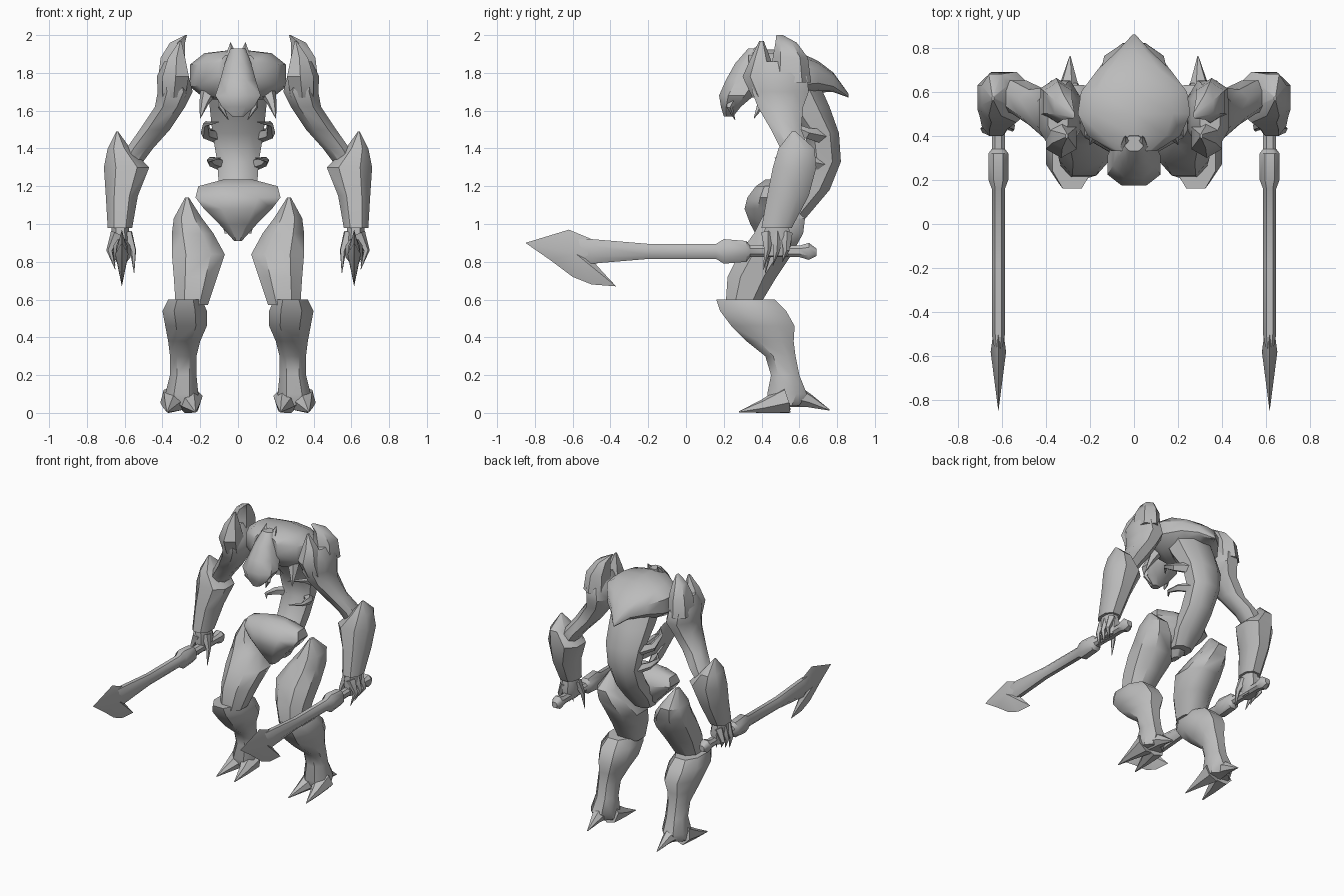
import bpy
import bmesh
from math import cos, sin, pi, radians
from mathutils import Vector

cube = bpy.data.objects.get("Cube")
if cube:
    bpy.data.objects.remove(cube, do_unlink=True)

# One stone grey for the whole figure
GREY = (0.5, 0.5, 0.5, 1)
stone = bpy.data.materials.new("stone_grey")
stone.use_nodes = True
stone.diffuse_color = GREY
stone.node_tree.nodes["Principled BSDF"].inputs["Base Color"].default_value = GREY


def finish(name, bm, mirror, angle=42):
    """Turn a bmesh into a shaded object, mirrored across x if it is a paired part."""
    bmesh.ops.recalc_face_normals(bm, faces=bm.faces)
    mesh = bpy.data.meshes.new(name)
    bm.to_mesh(mesh)
    bm.free()
    mesh.materials.append(stone)
    obj = bpy.data.objects.new(name, mesh)
    bpy.context.collection.objects.link(obj)
    bpy.ops.object.select_all(action='DESELECT')
    obj.select_set(True)
    bpy.context.view_layer.objects.active = obj
    bpy.ops.object.shade_smooth_by_angle(angle=radians(angle))
    if mirror:
        obj.modifiers.new("mirror", 'MIRROR').use_mirror_merge = False
    return obj


def skin(bm, rings):
    """Bridge successive vertex rings and cap both ends."""
    for low, high in zip(rings, rings[1:]):
        count = len(low)
        for i in range(count):
            j = (i + 1) % count
            bm.faces.new((low[i], low[j], high[j], high[i]))
    bm.faces.new(rings[0])
    bm.faces.new(rings[-1])


def loft(name, rows, axis='z', sides=8, mirror=True, power=0.85):
    """Rows: position on axis, then low and high extent across each other direction."""
    bm = bmesh.new()
    rings = []
    for pos, a0, a1, b0, b1 in rows:
        ring = []
        for i in range(sides):
            t = 2 * pi * (i + 0.5) / sides
            grow = cos(pi / sides)
            c, s = cos(t) / grow, sin(t) / grow
            c = abs(c) ** power * (1 if c > 0 else -1)
            s = abs(s) ** power * (1 if s > 0 else -1)
            a = (a0 + a1) / 2 + c * (a1 - a0) / 2
            b = (b0 + b1) / 2 + s * (b1 - b0) / 2
            ring.append(bm.verts.new((a, b, pos) if axis == 'z' else (a, pos, b)))
        rings.append(ring)
    skin(bm, rings)
    return finish(name, bm, mirror)


def centred(name, rows, axis='z', **options):
    """Loft symmetric about x = 0: position, half width, low, high."""
    full = [(pos, -w, w, low, high) for pos, w, low, high in rows]
    return loft(name, full, axis, mirror=False, **options)


def horn(name, points, radius, sides=5, mirror=True):
    """Tapered spike along a short path, kept above the ground."""
    bm = bmesh.new()
    pts = [Vector(p) for p in points]
    rings = []
    for k, p in enumerate(pts):
        along = (pts[min(k + 1, len(pts) - 1)] - pts[max(k - 1, 0)]).normalized()
        u = along.orthogonal().normalized()
        v = along.cross(u)
        r = radius * max(1 - k / (len(pts) - 1), 0.04)
        ring = []
        for i in range(sides):
            t = 2 * pi * i / sides
            q = p + r * (cos(t) * u + sin(t) * v)
            q.z = max(q.z, 0)
            ring.append(bm.verts.new(q))
        rings.append(ring)
    skin(bm, rings)
    return finish(name, bm, mirror)


# Curved torso
centred("torso", [
    (1.8, .16, .42, .68), (1.62, .15, .52, .76), (1.48, .135, .63, .81),
    (1.33, .11, .65, .82), (1.18, .1, .56, .76), (1.05, .1, .46, .65),
    (.95, .07, .42, .56)])

# Back shell, pointed at the rear
centred("carapace", [
    (.33, .1, 1.74, 1.9), (.4, .21, 1.66, 1.92), (.5, .255, 1.65, 1.92),
    (.6, .24, 1.67, 1.905), (.7, .165, 1.7, 1.86), (.78, .08, 1.7, 1.8),
    (.86, .005, 1.67, 1.69)], axis='y', sides=10, power=.75)

# Head with crest prongs and mandibles
centred("head", [
    (1.93, .04, .33, .4), (1.85, .07, .26, .42), (1.76, .095, .21, .42),
    (1.68, .12, .175, .36), (1.62, .085, .185, .29), (1.57, .03, .2, .25)])
horn("crest_prong", [(.035, .35, 1.88), (.04, .4, 1.96)], .035)
horn("mandible", [(.07, .26, 1.68), (.09, .23, 1.62), (.05, .26, 1.55)], .035)
horn("chest_spike", [(.15, .45, 1.72), (.18, .4, 1.64), (.2, .36, 1.56)], .05)

# Open ribs
horn("upper_rib", [(.08, .74, 1.46), (.17, .64, 1.48), (.17, .54, 1.53),
                   (.1, .45, 1.54)], .045)
horn("lower_rib", [(.06, .74, 1.31), (.14, .64, 1.33), (.15, .55, 1.34),
                   (.09, .47, 1.35)], .04)

# Hip guard
centred("pelvis", [
    (1.235, .08, .42, .5), (1.2, .21, .37, .54), (1.14, .225, .325, .58),
    (1.08, .18, .31, .58), (1, .1, .34, .56), (.91, .02, .39, .47)])

# Upper arm with two shoulder fins
loft("upper_arm", [
    (1.86, .3, .39, .4, .58), (1.78, .26, .43, .35, .64), (1.7, .24, .425, .35, .65),
    (1.62, .28, .44, .38, .62), (1.5, .36, .52, .45, .61), (1.4, .45, .59, .5, .65),
    (1.32, .51, .63, .52, .65)])
loft("rear_shoulder_fin", [
    (2, .27, .28, .48, .51), (1.96, .28, .36, .48, .58),
    (1.88, .28, .41, .47, .635), (1.75, .28, .425, .46, .65)], sides=6)
loft("front_shoulder_fin", [
    (1.97, .3, .31, .39, .41), (1.88, .28, .37, .35, .44),
    (1.78, .26, .4, .31, .47), (1.67, .28, .4, .36, .5)], sides=6)

# Flared forearm and hand
loft("forearm", [
    (1.49, .635, .645, .56, .58), (1.4, .57, .69, .49, .68), (1.3, .47, .71, .46, .69),
    (1.15, .53, .7, .43, .65), (.98, .56, .69, .4, .56)])
loft("hand", [
    (1, .58, .67, .42, .54), (.91, .57, .67, .41, .56), (.83, .59, .66, .42, .54)])
for i in range(3):
    y = .43 + .05 * i
    horn("finger", [(.64, y, .95), (.68, y, .86), (.65, y - .02, .76 + .02 * i)], .035)
horn("thumb", [(.59, .46, .95), (.555, .44, .86), (.55, .42, .74)], .035)

# Legs
loft("thigh", [
    (1.14, .26, .28, .47, .51), (1.03, .19, .34, .4, .63), (.95, .13, .35, .36, .62),
    (.84, .07, .35, .28, .56), (.72, .11, .34, .22, .48), (.57, .16, .33, .21, .39)])
loft("shin", [
    (.6, .19, .37, .16, .47), (.54, .165, .4, .18, .53), (.46, .165, .385, .24, .575),
    (.38, .2, .37, .32, .57), (.3, .22, .36, .42, .58), (.2, .22, .36, .45, .6),
    (.1, .21, .385, .43, .64), (.04, .22, .38, .45, .6)])

# Two front toes and a heel spur per foot
for name, side in (("outer_toe", 1), ("inner_toe", -1)):
    horn(name, [(.3 + .04 * side, .53, .07), (.3 + .06 * side, .41, .035),
                (.3 + .075 * side, .28, .005)], .075, sides=6)
horn("heel_spur", [(.3, .54, .1), (.295, .65, .065), (.29, .76, .015)], .075, sides=6)

# Spear shaft with grip collar and butt knob
AXIS = .615
shaft = [(.69, .02, .83, .87), (.65, .04, .81, .9), (.6, .03, .825, .885),
         (.34, .03, .825, .885), (.32, .045, .8, .91), (.2, .045, .79, .92),
         (.16, .03, .815, .895), (-.2, .03, .815, .895), (-.5, .03, .79, .92),
         (-.58, .015, .8, .92)]
loft("spear_shaft", [(y, AXIS - r, AXIS + r, z0, z1) for y, r, z0, z1 in shaft], axis='y')

# Hooked blade: a sharp outline rising to a ridge on each face
outline = [(-.85, .9), (-.62, .97), (-.5, .92), (-.32, .88), (-.32, .82), (-.48, .79),
           (-.44, .745), (-.37, .67), (-.5, .68), (-.6, .72), (-.72, .81)]
bm = bmesh.new()
rim = [bm.verts.new((AXIS, y, z)) for y, z in outline]
for side in (-1, 1):
    ridge = bm.verts.new((AXIS + .035 * side, -.58, .84))
    for a, b in zip(rim, rim[1:] + rim[:1]):
        bm.faces.new((a, b, ridge))
finish("spear_blade", bm, True)
